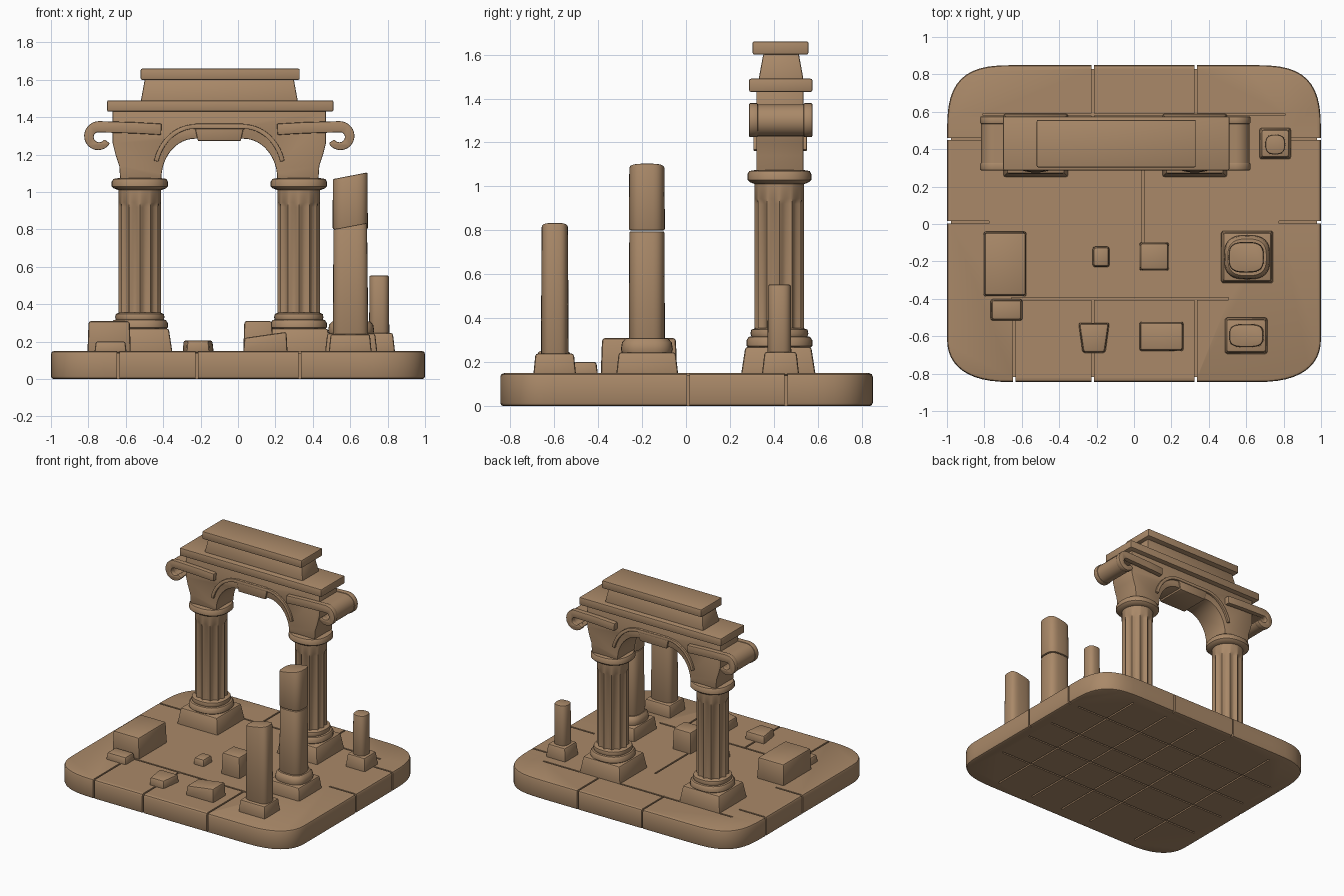
import bpy, bmesh, math
from math import cos, sin, pi, radians

if "Cube" in bpy.data.objects:
    bpy.data.objects.remove(bpy.data.objects["Cube"])

stone = bpy.data.materials.new("weathered brown stone")
stone.diffuse_color = (0.40, 0.25, 0.14, 1)
stone.use_nodes = True
stone.node_tree.nodes["Principled BSDF"].inputs["Base Color"].default_value = stone.diffuse_color
CX, CY = -0.10, 0.425          # centre of the arch


def finish(ob, bevel=0.0, cutter=None):
    """Bevel, optionally cut grooves, then smooth with sharp edges kept."""
    bpy.ops.object.select_all(action='DESELECT')
    ob.select_set(True)
    bpy.context.view_layer.objects.active = ob
    if bevel:
        m = ob.modifiers.new("bevel", 'BEVEL')
        m.width, m.segments, m.limit_method = bevel, 2, 'ANGLE'
        m.angle_limit = radians(40)
    if cutter:
        m = ob.modifiers.new("grooves", 'BOOLEAN')
        m.object, m.operation, m.solver, m.use_self = cutter, 'DIFFERENCE', 'EXACT', True
    if ob.modifiers:
        bpy.ops.object.convert(target='MESH')
    bpy.ops.object.shade_smooth_by_angle(angle=radians(35))
    return ob


def loft(name, rings, bevel=0.0, cutter=None):
    """Solid through equal-length rings of points, capped at both ends."""
    bm = bmesh.new()
    vs = [[bm.verts.new(p) for p in r] for r in rings]
    n = len(rings[0])
    for a, b in zip(vs, vs[1:]):
        for i in range(n):
            j = (i + 1) % n
            bm.faces.new((a[i], a[j], b[j], b[i]))
    bm.faces.new(vs[0])
    bm.faces.new(vs[-1])
    bmesh.ops.recalc_face_normals(bm, faces=bm.faces)
    me = bpy.data.meshes.new(name)
    bm.to_mesh(me)
    bm.free()
    me.materials.append(stone)
    ob = bpy.data.objects.new(name, me)
    bpy.context.collection.objects.link(ob)
    return finish(ob, bevel, cutter)


def block(name, x0, x1, y0, y1, z0, z1, inset=0.0, tilt=0.0, front=0.0, bevel=0.012):
    """Box; inset tapers the top, tilt raises its +x side, front narrows the -y end."""
    def ring(z, i, t):
        return [(x0 + i + front, y0 + i, z - t), (x1 - i - front, y0 + i, z + t),
                (x1 - i, y1 - i, z + t), (x0 + i, y1 - i, z - t)]
    return loft(name, [ring(z0, 0, 0), ring(z1 - abs(tilt), inset, tilt)], bevel)


def oval(cx, cy, rx, ry, z, e=1.0, n=32, tilt=0.0):
    """Rounded outline; e < 1 makes it squarer, tilt slopes it along x."""
    out = []
    for k in range(n):
        c, s = cos(2 * pi * k / n), sin(2 * pi * k / n)
        u = math.copysign(abs(c) ** e, c)
        out.append((cx + rx * u, cy + ry * math.copysign(abs(s) ** e, s), z + tilt * u))
    return out


def prism(name, pts, y0, y1, s=1, bevel=0.0):
    """Outline of (distance from arch centre, z) extruded in y; s mirrors it."""
    return loft(name, [[(CX + s * u, y, z) for u, z in pts] for y in (y0, y1)], bevel)


def ribbon(path, widths):
    """Band outline around a path."""
    a, b = [], []
    for i, (p, w) in enumerate(zip(path, widths)):
        q, r = path[max(i - 1, 0)], path[min(i + 1, len(path) - 1)]
        dx, dz = r[0] - q[0], r[1] - q[1]
        l = math.hypot(dx, dz)
        a.append((p[0] - dz / l * w, p[1] + dx / l * w))
        b.append((p[0] + dz / l * w, p[1] - dx / l * w))
    return a + b[::-1]


# --- paved base with joints cut into top, sides and underside
outline = []
for sx, sy in ((1, 1), (-1, 1), (-1, -1), (1, -1)):
    px, py, rx, ry, e = (.6, .45, .4, .4, .6) if sy > 0 else (.65, -.6, .35, .245, .8)
    arc = [(sx * (px + rx * cos(t) ** e), py + sy * ry * sin(t) ** e)
           for t in [max(1e-9, min(pi / 2 - 1e-9, k * pi / 24)) for k in range(13)]]
    outline += arc if sx * sy > 0 else arc[::-1]
grooves = []     # x0, x1, y0, y1, z0, z1
W, T, D = 0.006, 0.139, 0.011


def groove(x0, x1, y0, y1, z0, z1):
    grooves.append((x0 - W, x1 + W, y0 - W, y1 + W, z0, z1))


for x in (-.64, -.22, .33):
    groove(x, x, -.9, -.825, -.1, .3)
    groove(x, x, -.84, -.40, T, .3)
    if x > -.5:
        groove(x, x, .835, .9, -.1, .3)
        groove(x, x, .58, .84, T, .3)
for y in (.01, .455):
    for s in (-1, 1):
        groove(min(s * .985, s * 1.1), max(s * .985, s * 1.1), y, y, -.1, .3)
        groove(min(s * .78, s), max(s * .78, s), y, y, T, .3)
groove(-.65, .5, -.4, -.4, T, .3)
groove(.05, .05, -.1, .3, T, .3)
groove(-.8, .8, .585, .585, T, .3)
for x in (-.64, -.22, .05, .33, .64):
    groove(x, x, -.75, .75, -.1, D)
for y in (-.4, -.1, .15, .455):
    groove(-.9, .9, y, y, -.1, D)
bm = bmesh.new()
for x0, x1, y0, y1, z0, z1 in grooves:
    v = bmesh.ops.create_cube(bm, size=1)['verts']
    for p in v:
        p.co = ((x0 + x1) / 2 + p.co.x * (x1 - x0), (y0 + y1) / 2 + p.co.y * (y1 - y0),
                (z0 + z1) / 2 + p.co.z * (z1 - z0))
me = bpy.data.meshes.new("joint_cutter")
bm.to_mesh(me)
bm.free()
me.materials.append(stone)
cutter = bpy.data.objects.new("joint_cutter", me)
bpy.context.collection.objects.link(cutter)
loft("paved_base", [[(x, y, z) for x, y in outline] for z in (0, .15)], .016, cutter)
bpy.data.objects.remove(cutter)

# --- the two fluted arch columns
N = 96
for s, side in ((-1, "left"), (1, "right")):
    x = CX + s * .425
    block(side + "_plinth", x - .175, x + .175, CY - .175, CY + .165, .14, .27, .02)
    prof = [(.14, .265), (.15, .275), (.15, .30), (.14, .315), (.128, .318),
            (.132, .33), (.128, .348), (.11, .355)]
    loft(side + "_foot_rings", [oval(x, CY, r, r, z, .85) for r, z in prof])

    def flute(z, d):
        return [(x + (.113 - d * abs(sin(6 * t))) * cos(t),
                 CY + (.113 - d * abs(sin(6 * t))) * sin(t), z)
                for t in [2 * pi * k / N for k in range(N)]]
    loft(side + "_fluted_shaft", [flute(.34, .016), flute(.92, .016), flute(.945, 0), flute(1.03, 0)])
    prof = [(.115, 1.01), (.14, 1.02), (.15, 1.03), (.15, 1.055), (.142, 1.07), (.11, 1.075)]
    loft(side + "_collar", [oval(x, CY, r, r * .97, z, .85) for r, z in prof])

    # scroll at the outer end of the capital
    turn = [radians(90 - 12 * k) for k in range(21)]
    path = [(.31, 1.335), (.45, 1.343)] + [(.645 + .052 * cos(t), 1.297 + .052 * sin(t)) for t in turn]
    wide = [.03, .03] + [.03 - .0006 * k for k in range(21)]
    prism(side + "_front_scroll", ribbon(path, wide), .287, .327, s, .006)
    prism(side + "_back_scroll", ribbon(path, wide), .535, .575, s, .006)
    prism(side + "_scroll_core", ribbon(path, [w * .8 for w in wide]), .32, .54, s)

# --- arch body, rim mouldings and keystone
half = [(.13, 1.285)] + [(.13 + .18 * sin(t), 1.07 + .215 * cos(t))
                         for t in [k * pi / 24 for k in range(1, 13)]]
half += [(.53, 1.07), (.535, 1.14), (.555, 1.2), (.57, 1.26), (.57, 1.435)]
prism("arch_body", half + [(-u, z) for u, z in half[::-1]], .32, .535, 1, .006)
rim = [(0.13 + .215 * sin(t), 1.10 + .25 * cos(t)) for t in [k * pi / 24 for k in range(11)]]
rim = [(-u, z) for u, z in rim[::-1]] + rim
for y, name in ((.306, "front_arch_rim"), (.53, "back_arch_rim")):
    prism(name, ribbon(rim, [.012] * len(rim)), y, y + .02, 1, .003)
prism("keystone", [(-.115, 1.272), (.115, 1.272), (.135, 1.365), (-.135, 1.365)], .309, .545, 1, .008)

# --- entablature
block("cornice", -.70, .51, .287, .575, 1.43, 1.49, bevel=.008)
block("attic", -.52, .32, .33, .535, 1.485, 1.605, .022, bevel=.008)
block("cap_slab", -.52, .33, .303, .557, 1.60, 1.66, bevel=.008)

# --- broken columns
block("tall_column_plinth", .465, .745, -.318, -.035, .14, .245, .012)
loft("tall_column_ring", [oval(.605, -.178, .118 + d, .113 + d, z, .7)
                          for d, z in ((0, .24), (.005, .26), (0, .29), (-.015, .307))])
loft("tall_column_lower", [oval(.602, -.178, .094, .082, .3, .65), oval(.60, -.178, .09, .08, .795, .65)], .006)
loft("tall_column_upper", [oval(.60, -.178, .094, .082, .80, .65),
                           oval(.60, -.178, .093, .08, 1.087, .65, tilt=.018)], .008)
block("short_column_plinth", .485, .715, -.695, -.50, .14, .24, .01)
loft("short_column_shaft", [oval(.602, -.597, .094, .063, .23, .6),
                            oval(.60, -.597, .09, .06, .818, .6, tilt=.017)], .008)
block("small_column_plinth", .67, .84, .345, .515, .14, .247, .012)
loft("small_column_shaft", [oval(.755, .425, .054, .054, .24, .75),
                            oval(.755, .425, .052, .052, .553, .75)], .006)

# --- fallen blocks
block("large_fallen_block", -.805, -.573, -.388, -.04, .14, .31, .006, bevel=.014)
block("left_small_block", -.768, -.595, -.518, -.40, .14, .202, .008)
block("centre_pebble_block", -.222, -.13, -.232, -.12, .14, .20, .006)
block("centre_block", .028, .188, -.25, -.098, .14, .31, .006)
block("front_wedge_block", -.298, -.13, -.69, -.527, .14, .207, .006, front=.022)
block("front_block", .028, .265, -.68, -.522, .14, .252, .006, tilt=.016)
